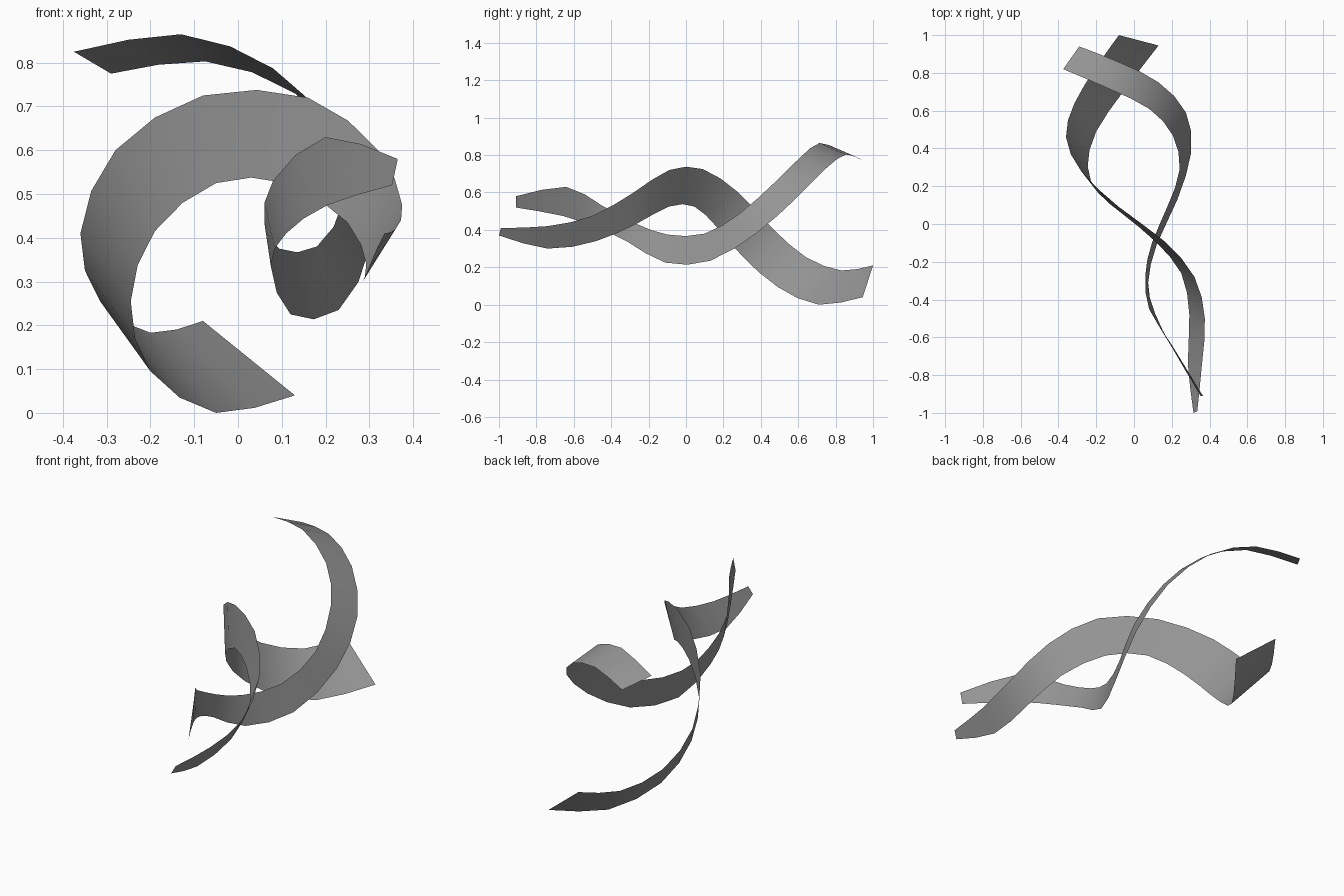
import bpy
import bmesh
from mathutils import Vector

if "Cube" in bpy.data.objects:
    bpy.data.objects.remove(bpy.data.objects["Cube"], do_unlink=True)


def make_material(name, color):
    material = bpy.data.materials.new(name)
    material.use_nodes = True
    material.diffuse_color = color
    material.node_tree.nodes["Principled BSDF"].inputs["Base Color"].default_value = color
    return material


def smooth_path(points, steps=2):
    """Catmull-Rom curve through the guide points."""
    pts = [Vector(p) for p in points]
    pts = [pts[0] * 2 - pts[1]] + pts + [pts[-1] * 2 - pts[-2]]
    path = []
    for a, b, c, d in zip(pts, pts[1:], pts[2:], pts[3:]):
        for i in range(steps):
            t = i / steps
            path.append(0.5 * (2 * b + (c - a) * t
                               + (2 * a - 5 * b + 4 * c - d) * t ** 2
                               + (3 * b - a - 3 * c + d) * t ** 3))
    path.append(pts[-2])
    return path


def make_ribbon(name, upper_edge, lower_edge, material):
    """Loft a strip of quads between two curved edges."""
    bm = bmesh.new()
    upper = [bm.verts.new(p) for p in smooth_path(upper_edge)]
    lower = [bm.verts.new(p) for p in smooth_path(lower_edge)]
    for u0, u1, l0, l1 in zip(upper, upper[1:], lower, lower[1:]):
        face = bm.faces.new((u0, l0, l1, u1))
        face.smooth = True
    mesh = bpy.data.meshes.new(name)
    bm.to_mesh(mesh)
    bm.free()
    mesh.materials.append(material)
    ribbon = bpy.data.objects.new(name, mesh)
    bpy.context.collection.objects.link(ribbon)
    return ribbon


grey = make_material("ribbon grey", (0.3, 0.3, 0.3, 1))

# Wide ribbon: sweeps from the low back end over the middle to the front
make_ribbon(
    "wide_ribbon",
    [(-.08, 1, .21), (-.2, .83, .183), (-.315, .64, .255), (-.36, .46, .41),
     (-.28, .28, .6), (-.08, .09, .725), (.16, -.09, .72), (.32, -.28, .6),
     (.375, -.5, .475), (.36, -.74, .42), (.335, -.99, .41)],
    [(.13, .945, .04), (-.05, .71, 0), (-.2, .49, .095), (-.245, .305, .255),
     (-.19, .165, .415), (-.05, .045, .525), (.11, -.09, .525), (.25, -.26, .435),
     (.293, -.48, .34), (.285, -.74, .3), (.315, -1, .37)],
    grey)

# Narrow ribbon: drops from the high back end, then curls up at the front
make_ribbon(
    "narrow_ribbon",
    [(-.375, .82, .825), (-.13, .715, .865), (.08, .61, .787), (.205, .47, .65),
     (.242, .29, .49), (.18, .1, .38), (.095, -.1, .375), (.06, -.27, .435),
     (.08, -.45, .53), (.2, -.64, .63), (.365, -.91, .58)],
    [(-.29, .94, .775), (-.075, .855, .803), (.13, .75, .73), (.275, .59, .57),
     (.303, .38, .385), (.23, .13, .235), (.12, -.11, .225), (.075, -.31, .335),
     (.11, -.47, .41), (.205, -.66, .475), (.352, -.91, .52)],
    grey)
